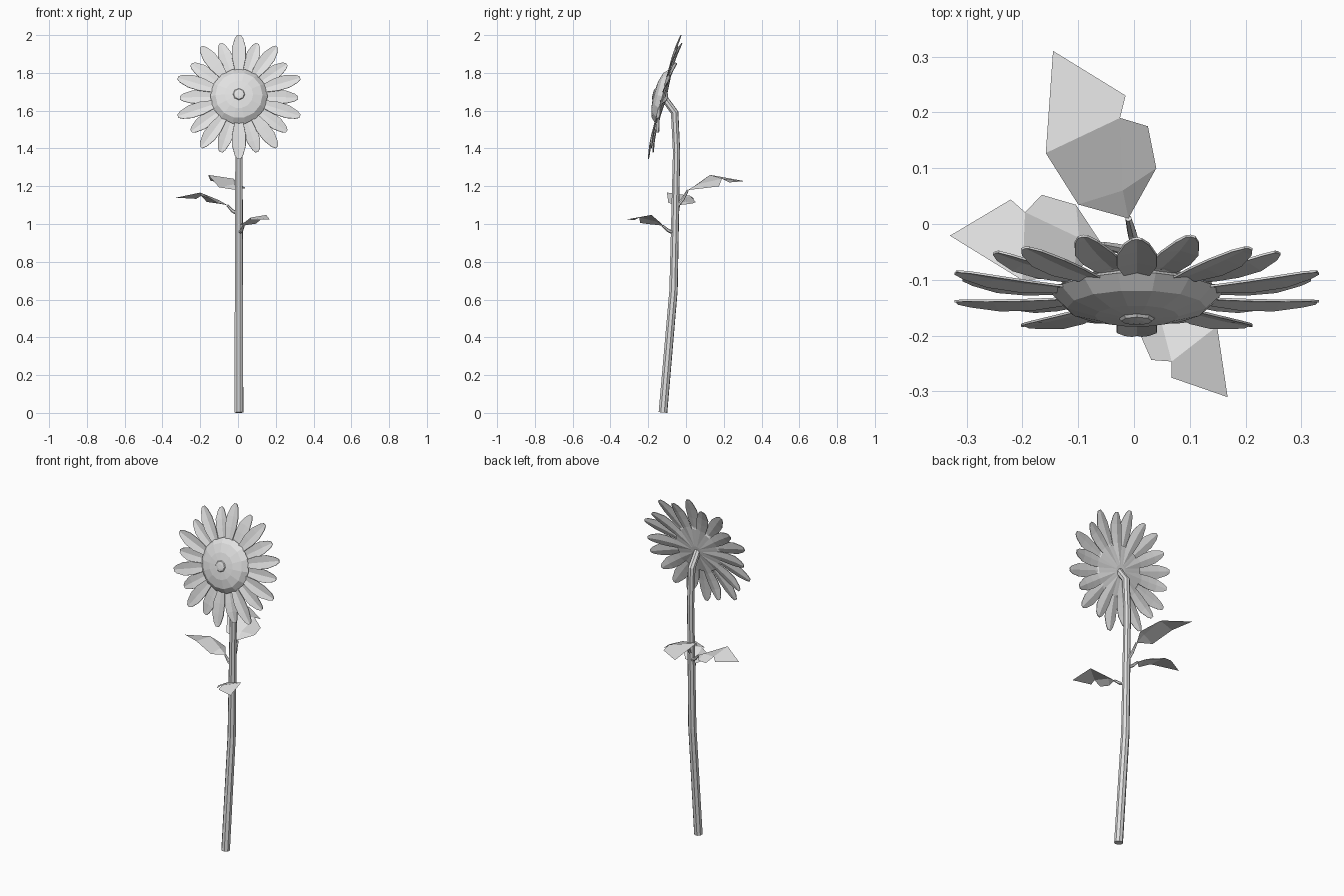
import bpy, bmesh, math
from mathutils import Vector, Matrix

cube = bpy.data.objects.get("Cube")
if cube:
    bpy.data.objects.remove(cube, do_unlink=True)

# One plain grey for the whole plant
grey = bpy.data.materials.new("pale_grey")
grey.use_nodes = True
GREY = (0.75, 0.75, 0.75, 1)
grey.diffuse_color = GREY
grey.node_tree.nodes["Principled BSDF"].inputs["Base Color"].default_value = GREY


def make(name, verts, faces, matrix=None, thickness=0):
    mesh = bpy.data.meshes.new(name)
    mesh.from_pydata(verts, [], faces)
    bm = bmesh.new()
    bm.from_mesh(mesh)
    bmesh.ops.recalc_face_normals(bm, faces=bm.faces)
    bm.to_mesh(mesh)
    bm.free()
    mesh.materials.append(grey)
    obj = bpy.data.objects.new(name, mesh)
    bpy.context.collection.objects.link(obj)
    if matrix:
        obj.matrix_world = matrix
    if thickness:
        mod = obj.modifiers.new("thickness", "SOLIDIFY")
        mod.thickness = thickness
        mod.offset = 0
    return obj


def loft(name, rings, matrix=None):
    """Skin equal rings of points and cap both ends."""
    n = len(rings[0])
    verts = [p for ring in rings for p in ring]
    faces = [(k * n + i, k * n + (i + 1) % n, (k + 1) * n + (i + 1) % n, (k + 1) * n + i)
             for k in range(len(rings) - 1) for i in range(n)]
    last = len(verts) - n
    faces += [tuple(range(n)), tuple(range(last, last + n))]
    return make(name, verts, faces, matrix)


def tube(name, path, radii, sides):
    pts = [Vector(p) for p in path]
    rings = []
    for k, p in enumerate(pts):
        tangent = (pts[min(k + 1, len(pts) - 1)] - pts[max(k - 1, 0)]).normalized()
        u = tangent.cross(Vector((1, 0.3, 0))).normalized()
        v = tangent.cross(u)
        angles = [math.tau * i / sides for i in range(sides)]
        rings.append([p + radii[k] * (u * math.cos(a) + v * math.sin(a)) for a in angles])
    return loft(name, rings)


# Stem, bending forward into the back of the head
MID = 0.005
tube("stem",
     [(MID, -0.122, 0.002), (MID, -0.066, 0.65), (MID, -0.05, 1.38), (MID, -0.06, 1.59),
      (MID, -0.125, 1.68)],
     [0.024, 0.023, 0.02, 0.021, 0.019], 8)

# Head frame: local z faces forward and slightly up
HEAD = Matrix.Translation((MID, -0.112, 1.672)) @ Matrix.Rotation(math.radians(75.25), 4, "X")


def turned(name, profile, sides):
    rings = [[(r * math.cos(math.tau * i / sides), r * math.sin(math.tau * i / sides), h)
              for i in range(sides)] for r, h in profile]
    return loft(name, rings, HEAD)


# Domed seed disc with a small middle knob
turned("seed_disc", [(0.13, 0.002), (0.152, 0.014), (0.125, 0.04), (0.075, 0.055), (0.035, 0.059)], 14)
turned("disc_knob", [(0.034, 0.056), (0.028, 0.064), (0.014, 0.066)], 8)

# Petals run out from the middle: distance from centre, half width, height
LONG = [(0.03, 0.008, 0.0), (0.15, 0.024, 0.012), (0.21, 0.036, 0.01),
        (0.27, 0.036, 0.006), (0.32, 0.022, 0.001), (0.34, 0.009, 0)]
SHORT = [(0.03, 0.008, -0.006), (0.15, 0.03, 0.0), (0.2, 0.036, -0.002),
         (0.25, 0.035, -0.006), (0.295, 0.021, -0.013), (0.312, 0.009, -0.016)]
COUNT = 20
for i in range(COUNT):
    verts = []
    for r, w, h in (SHORT if i % 2 else LONG):
        verts += [(-w, r, h + w * 0.2), (0, r, h), (w, r, h + w * 0.2)]
    faces = [(3 * k + j, 3 * k + j + 1, 3 * k + j + 4, 3 * k + j + 3)
             for k in range(len(LONG) - 1) for j in range(2)]
    make(f"petal_{i + 1}", verts, faces, HEAD @ Matrix.Rotation(math.tau * i / COUNT, 4, "Z"), 0.004)

# Shallow cup closing the gaps between petals behind the disc
turned("back_cup", [(0.03, -0.008), (0.14, 0.003), (0.13, 0.008)], 20)

# Notched leaf outline, relative to where the blade meets its stalk
LEAF = [(0, 0, 0), (-0.09, 0.025, 0.014), (-0.148, 0.117, 0.08), (-0.135, 0.3, 0.047),
        (-0.005, 0.22, 0.04), (-0.015, 0.18, 0.06), (0.035, 0.165, 0.02),
        (0.05, 0.09, 0.01), (-0.01, 0.05, 0.03)]
LEAF_FACES = [(0, 1, 8), (0, 8, 7), (8, 1, 2, 5), (8, 5, 6, 7), (5, 2, 3, 4)]


def leaf(side, root, base, turn, size):
    blade = (Matrix.Translation(base) @ Matrix.Rotation(math.radians(turn), 4, "Z")
             @ Matrix.Scale(size, 4))
    make(side + "_leaf", LEAF, LEAF_FACES, blade)
    root, base = Vector(root), Vector(base)
    middle = root.lerp(base, 0.55) - Vector((0, 0, 0.008))
    tube(side + "_leaf_stalk", [root, middle, base], [0.01, 0.009, 0.006], 6)


leaf("back", (MID, -0.05, 1.09), (-0.01, 0.01, 1.18), 0, 1)
leaf("right", (MID, -0.052, 1.05), (-0.057, -0.037, 1.1), 62.4, 0.83)
leaf("front", (MID, -0.056, 0.95), (0.03, -0.1255, 0.992), -167.5, 0.7)
